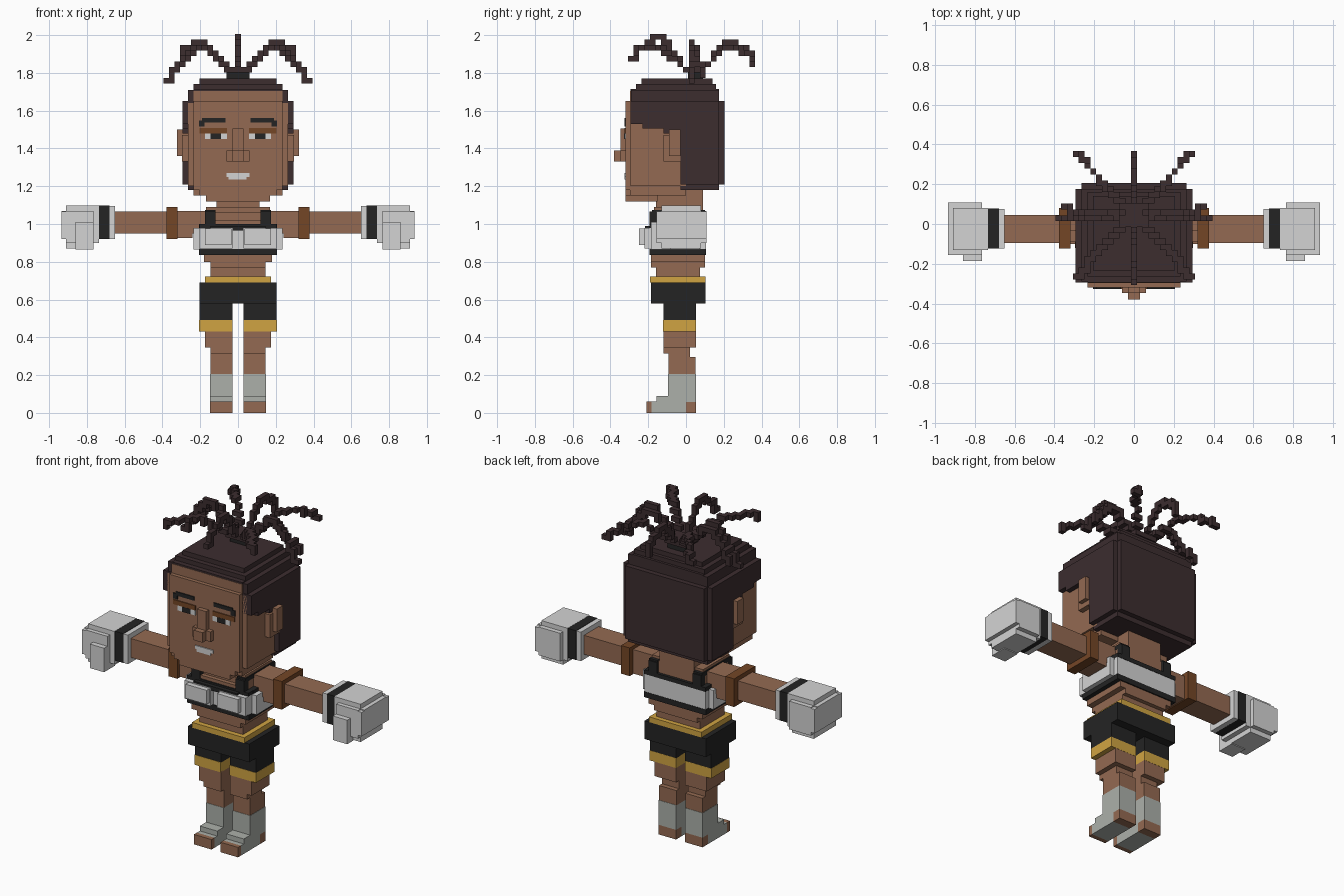
import bpy, bmesh, math


def material(name, r, g, b):
    m = bpy.data.materials.new(name)
    lin = [((c / 255 + 0.055) / 1.055) ** 2.4 for c in (r, g, b)]
    m.diffuse_color = (*lin, 1)
    return m


SKIN = material("skin brown", 148, 106, 82)
HAIR = material("dark hair", 60, 45, 47)
BLACK = material("black", 36, 36, 36)
WHITE = material("white", 212, 212, 212)
GOLD = material("gold", 208, 164, 66)
GREY = material("sock grey", 172, 176, 170)
BROWN = material("dark brown", 116, 70, 38)


def part(name, mat, boxes, mirror=False):
    """One object made of boxes (x0, x1, y0, y1, z0, z1), optionally mirrored in x."""
    bm = bmesh.new()
    sides = list(boxes)
    if mirror:
        sides += [(-b[1], -b[0], *b[2:]) for b in boxes]
    for x0, x1, y0, y1, z0, z1 in sides:
        vs = bmesh.ops.create_cube(bm, size=1)["verts"]
        for v in vs:
            v.co = (x1 if v.co.x > 0 else x0,
                    y1 if v.co.y > 0 else y0,
                    z1 if v.co.z > 0 else z0)
    me = bpy.data.meshes.new(name)
    bm.to_mesh(me)
    bm.free()
    me.materials.append(mat)
    ob = bpy.data.objects.new(name, me)
    bpy.context.collection.objects.link(ob)
    return ob


def wide(w, y0, y1, z0, z1):
    """Box centred on x = 0 with half width w."""
    return (-w, w, y0, y1, z0, z1)


# Head, chin and neck
part("head", SKIN, [
    wide(0.235, -0.32, 0.0, 1.18, 1.65),
    wide(0.235, -0.297, 0.0, 1.15, 1.705),
    wide(0.265, -0.293, 0.0, 1.20, 1.64),
    wide(0.205, -0.32, 0.0, 1.15, 1.19),
    wide(0.17, -0.32, -0.15, 1.12, 1.16)])
part("neck", SKIN, [wide(0.115, -0.16, 0.09, 1.0, 1.2)])
part("ears", SKIN, [(0.26, 0.322, -0.09, -0.03, 1.36, 1.50),
                    (0.26, 0.297, -0.12, -0.03, 1.33, 1.47)], True)
part("nose", SKIN, [wide(0.03, -0.347, -0.3, 1.33, 1.505),
                    wide(0.06, -0.347, -0.3, 1.33, 1.39),
                    wide(0.03, -0.38, -0.3, 1.33, 1.39)])

# Painted face details
F0, F1 = -0.326, -0.318
part("eyelids", BROWN, [(0.058, 0.205, F0, F1, 1.48, 1.508)], True)
part("eye_whites", WHITE, [(0.058, 0.175, F0, F1, 1.45, 1.48)], True)
part("pupils", BLACK, [(0.09, 0.145, F0 - 0.001, F1, 1.45, 1.48)], True)
part("eyebrows", BLACK, [(0.065, 0.19, F0, F1, 1.537, 1.56),
                         (0.178, 0.207, F0, F1, 1.515, 1.548)], True)
part("mouth", WHITE, [(-0.05, 0.045, F0, F1, 1.235, 1.262),
                      (-0.06, 0.06, F0, F1, 1.25, 1.27)])

# Hair cap: stepped top, back block, ragged temples
part("hair_cap", HAIR, [
    wide(0.265, -0.29, 0.175, 1.62, 1.71),
    wide(0.235, -0.295, 0.175, 1.705, 1.715),
    wide(0.235, -0.265, 0.16, 1.71, 1.742),
    wide(0.205, -0.235, 0.14, 1.74, 1.77),
    wide(0.295, -0.03, 0.175, 1.21, 1.65),
    wide(0.265, -0.03, 0.205, 1.21, 1.65),
    wide(0.265, -0.03, 0.175, 1.18, 1.68)])
part("hair_temples", HAIR, [
    (0.235, 0.295, -0.293, -0.23, 1.53, 1.65),
    (0.235, 0.295, -0.23, -0.09, 1.505, 1.65),
    (0.235, 0.295, -0.12, -0.08, 1.48, 1.65),
    (0.235, 0.295, -0.09, -0.02, 1.50, 1.65)], True)
part("hair_tie", BLACK, [wide(0.06, 0.01, 0.09, 1.76, 1.805)])

# Braids: chains of cubes that arc outward from the tie
S = 0.0293


def braid(name, ex, ey, peak, end):
    sx, sy = 0.0, 0.045
    prof = [(0.0, 1.78), (0.15, 1.82), (0.45, peak - 0.03), (0.52, peak),
            (0.64, peak), (0.8, (peak + end) / 2 + 0.02), (0.97, end + 0.03), (1.0, end)]
    cells = set()
    for (t0, z0), (t1, z1) in zip(prof, prof[1:]):
        for i in range(13):
            k = i / 12
            t = t0 + (t1 - t0) * k
            p = (sx + (ex - sx) * t, sy + (ey - sy) * t, z0 + (z1 - z0) * k)
            cells.add(tuple(round(c / S) for c in p))
    h = S / 2
    part(name, HAIR, [(a * S - h, a * S + h, b * S - h, b * S + h, c * S - h, c * S + h)
                      for a, b, c in sorted(cells)])


braid("front_braid", 0, -0.28, 1.985, 1.88)
braid("back_braid", 0, 0.365, 1.96, 1.86)
for s, side in ((-1, "left"), (1, "right")):
    braid(side + "_braid", s * 0.37, 0.02, 1.955, 1.76)
    braid(side + "_rear_side_braid", s * 0.34, 0.075, 1.94, 1.80)
    braid(side + "_front_braid", s * 0.30, -0.275, 1.94, 1.89)
    braid(side + "_back_braid", s * 0.28, 0.345, 1.94, 1.87)

# Torso
part("torso", SKIN, [
    wide(0.175, -0.16, 0.09, 0.80, 1.07),
    wide(0.18, -0.185, 0.1, 0.80, 0.84),
    wide(0.145, -0.185, 0.1, 0.77, 0.81),
    wide(0.145, -0.16, 0.075, 0.70, 0.78),
    wide(0.16, -0.185, 0.08, 0.96, 1.02),
    wide(0.17, -0.17, 0.08, 1.06, 1.09)])

# Sports top
part("top_band", WHITE, [wide(0.235, -0.16, 0.075, 0.865, 0.98),
                         wide(0.205, -0.19, 0.105, 0.865, 0.98)])
part("top_cups", WHITE, [(0.03, 0.205, -0.22, -0.18, 0.87, 0.98),
                         (0.035, 0.175, -0.25, -0.18, 0.89, 0.975)], True)
part("top_hem", BLACK, [wide(0.207, -0.193, 0.107, 0.835, 0.868)])
part("top_neckline", BLACK, [wide(0.145, -0.218, -0.18, 0.965, 0.99),
                             wide(0.205, -0.193, -0.15, 0.975, 1.0),
                             wide(0.205, 0.06, 0.107, 0.975, 1.0)])
part("top_straps", BLACK, [(0.12, 0.176, -0.193, -0.15, 0.98, 1.065),
                           (0.12, 0.176, 0.07, 0.107, 0.98, 1.065),
                           (0.12, 0.176, -0.18, 0.1, 1.05, 1.075),
                           (0.17, 0.207, -0.15, 0.08, 0.97, 1.0)], True)

# Arms, elbow bands and boxing gloves
part("arms", SKIN, [(0.17, 0.25, -0.10, 0.05, 0.95, 1.07),
                    (0.24, 0.34, -0.10, 0.05, 0.925, 1.07),
                    (0.36, 0.66, -0.095, 0.045, 0.95, 1.065)], True)
part("elbow_bands", BROWN, [(0.32, 0.378, -0.122, 0.08, 0.92, 1.09)], True)
part("glove_cuffs", WHITE, [(0.65, 0.682, -0.122, 0.075, 0.92, 1.095)], True)
part("wrist_straps", BLACK, [(0.68, 0.736, -0.124, 0.078, 0.92, 1.097)], True)
part("gloves", WHITE, [
    (0.735, 0.935, -0.13, 0.08, 0.92, 1.07),
    (0.735, 0.91, -0.13, 0.08, 0.90, 1.098),
    (0.765, 0.91, -0.155, 0.108, 0.90, 1.07),
    (0.765, 0.935, -0.155, 0.108, 0.92, 1.065),
    (0.765, 0.91, -0.13, 0.08, 0.87, 1.098)], True)
part("glove_thumbs", WHITE, [(0.765, 0.86, -0.186, -0.08, 0.865, 1.01)], True)

# Shorts
part("shorts", BLACK, [wide(0.205, -0.185, 0.103, 0.58, 0.69)])
part("shorts_legs", BLACK, [(0.03, 0.205, -0.12, 0.052, 0.49, 0.59)], True)
part("waistband", GOLD, [wide(0.175, -0.19, 0.103, 0.69, 0.722)])
part("shorts_hems", GOLD, [(0.03, 0.206, -0.122, 0.053, 0.432, 0.492)], True)

# Legs, socks and feet
part("legs", SKIN, [(0.03, 0.175, -0.12, 0.052, 0.345, 0.44),
                    (0.03, 0.145, -0.12, 0.022, 0.315, 0.35),
                    (0.03, 0.145, -0.092, 0.022, 0.29, 0.32),
                    (0.03, 0.145, -0.092, 0.05, 0.205, 0.295)], True)
part("socks", GREY, [(0.03, 0.147, -0.094, 0.052, 0.058, 0.207),
                     (0.03, 0.147, -0.155, -0.09, 0.058, 0.09),
                     (0.03, 0.147, -0.182, 0.0, 0.0, 0.06)], True)
part("toes", SKIN, [(0.03, 0.147, -0.21, -0.182, 0.0, 0.06)], True)
part("heels", SKIN, [(0.03, 0.147, 0.0, 0.052, 0.0, 0.058)], True)
